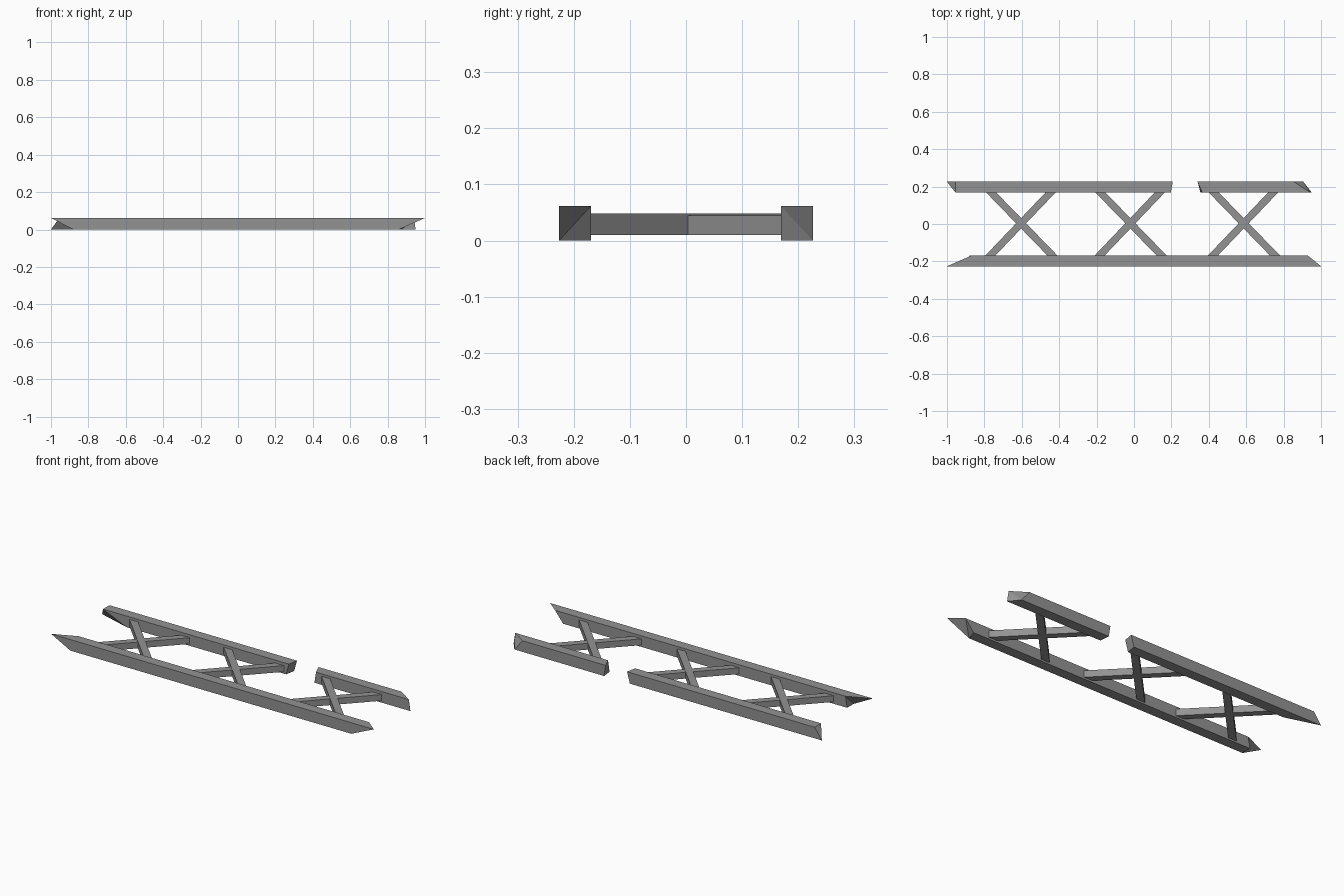
import bpy, bmesh
from mathutils import Vector

if "Cube" in bpy.data.objects:
    bpy.data.objects.remove(bpy.data.objects["Cube"])

wood = bpy.data.materials.new("weathered grey")
wood.diffuse_color = (0.29, 0.29, 0.29, 1)
wood.use_nodes = True
wood.node_tree.nodes["Principled BSDF"].inputs["Base Color"].default_value = wood.diffuse_color

H = 0.062            # rail height
IN, OUT = 0.169, 0.226  # inner and outer rail faces


def bar(name, start, end):
    """Bar between two end loops of four corners each."""
    bm = bmesh.new()
    a = [bm.verts.new(p) for p in start]
    b = [bm.verts.new(p) for p in end]
    bm.faces.new(a)
    bm.faces.new(b[::-1])
    for i in range(4):
        j = (i + 1) % 4
        bm.faces.new((a[j], a[i], b[i], b[j]))
    bmesh.ops.recalc_face_normals(bm, faces=bm.faces)
    # split the broken (uneven) ends into flat triangles
    bmesh.ops.triangulate(bm, faces=[f for f in bm.faces if abs(f.normal.x) > 0.2
                                     and name.endswith("rail")])
    me = bpy.data.meshes.new(name)
    bm.to_mesh(me)
    bm.free()
    me.materials.append(wood)
    ob = bpy.data.objects.new(name, me)
    bpy.context.collection.objects.link(ob)
    return ob


def rail(name, side, left, right):
    """x values per end: outer bottom, outer top, inner top, inner bottom."""
    yz = [(OUT * side, 0), (OUT * side, H), (IN * side, H), (IN * side, 0)]
    bar(name, [(x, *p) for x, p in zip(left, yz)],
        [(x, *p) for x, p in zip(right, yz)])


def brace(name, x_back, x_front, top):
    """Diagonal bar between the rails, cut parallel to them."""
    w, z0, reach = 0.027, 0.01, 0.175

    def loop(x, y):
        return [(x - w, y, z0), (x + w, y, z0), (x + w, y, top), (x - w, y, top)]
    bar(name, loop(x_back, reach), loop(x_front, -reach))


# long front rail with splintered ends
rail("front_rail", -1, (-0.88, -1.0, -0.87, -0.88), (0.86, 1.0, 0.93, 0.88))
# back rail, broken into two pieces
rail("back_left_rail", 1, (-1.0, -0.955, -0.955, -0.81), (0.19, 0.207, 0.197, 0.18))
rail("back_right_rail", 1, (0.35, 0.34, 0.365, 0.355), (0.905, 0.855, 0.94, 0.95))

# crossed braces
for i, cx in enumerate((-0.602, -0.018, 0.588)):
    brace(f"brace_{i}_upper", cx - 0.168, cx + 0.172, 0.048)
    brace(f"brace_{i}_lower", cx + 0.162, cx - 0.172, 0.045)
